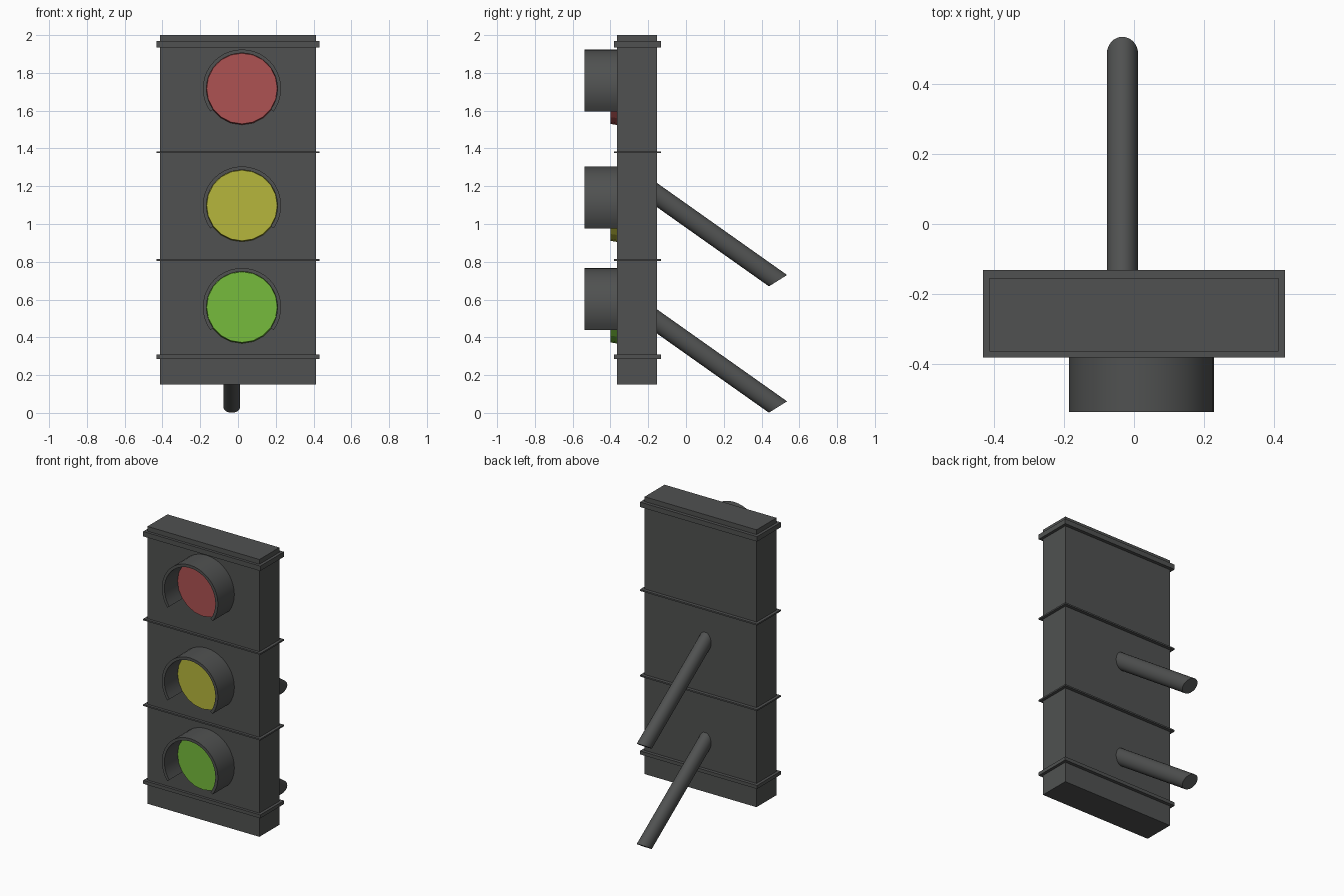
import bpy, bmesh, math
from mathutils import Vector

if "Cube" in bpy.data.objects:
    bpy.data.objects.remove(bpy.data.objects["Cube"])


def material(name, rgb):
    m = bpy.data.materials.new(name)
    m.diffuse_color = (*rgb, 1)
    m.use_nodes = True
    m.node_tree.nodes["Principled BSDF"].inputs["Base Color"].default_value = m.diffuse_color
    return m


DARK = material("dark_grey", (0.08, 0.083, 0.082))
RED = material("red_glass", (0.42, 0.085, 0.085))
YELLOW = material("yellow_glass", (0.47, 0.47, 0.045))
GREEN = material("green_glass", (0.18, 0.5, 0.045))


def finish(name, bm, mat, smooth=False):
    bmesh.ops.recalc_face_normals(bm, faces=bm.faces)
    me = bpy.data.meshes.new(name)
    bm.to_mesh(me)
    bm.free()
    ob = bpy.data.objects.new(name, me)
    bpy.context.collection.objects.link(ob)
    me.materials.append(mat)
    if smooth:
        bpy.ops.object.select_all(action='DESELECT')
        ob.select_set(True)
        bpy.context.view_layer.objects.active = ob
        bpy.ops.object.shade_smooth_by_angle(angle=math.radians(35))
    return ob


def box(name, lo, hi):
    bm = bmesh.new()
    bmesh.ops.create_cube(bm, size=1)
    for v in bm.verts:
        v.co = [l + (c + 0.5) * (h - l) for c, l, h in zip(v.co, lo, hi)]
    return finish(name, bm, DARK)


def loft(name, rings, mat, closed=False, smooth=False):
    """Skin between rings; closed joins last ring to first, caps fill both ends."""
    bm = bmesh.new()
    vs = [[bm.verts.new(p) for p in r] for r in rings]
    n = len(vs[0])
    for a, b in zip(vs, vs[1:]):
        for i in range(n):
            j = (i + 1) % n
            bm.faces.new((a[i], a[j], b[j], b[i]))
    bm.faces.new(vs[0])
    bm.faces.new(vs[-1])
    return finish(name, bm, mat, smooth=smooth)


def circle(r, y, cx, cz, n):
    return [(cx + r * math.cos(2 * math.pi * i / n), y,
             cz + r * math.sin(2 * math.pi * i / n)) for i in range(n)]


# Housing and the trim bands around it
box("housing", (-0.413, -0.364, 0.15), (0.413, -0.154, 2.0))
for i, (z0, z1) in enumerate([(0.285, 0.308), (0.804, 0.814), (1.375, 1.385), (1.935, 1.968)]):
    box(f"trim_band_{i + 1}", (-0.432, -0.382, z0), (0.432, -0.132, z1))

# Lenses with open-bottomed visors
CX = 0.021
for label, z, mat in (("red", 1.717, RED), ("yellow", 1.098, YELLOW), ("green", 0.56, GREEN)):
    loft(f"{label}_lens", [circle(0.192, -0.34, CX, z, 20), circle(0.192, -0.37, CX, z, 20),
                           circle(0.187, -0.40, CX, z, 20)], mat)
    rings = []
    for k in range(29):
        a = math.radians(-36 + 252 * k / 28)
        rings.append([(CX + r * math.cos(a), y, z + r * math.sin(a))
                      for r, y in ((0.188, -0.35), (0.207, -0.35), (0.207, -0.537), (0.188, -0.537))])
    loft(f"{label}_visor", rings, DARK, smooth=True)

# Sloping mounting rods at the back, with slanted ends
for label, dz in (("lower", 0), ("upper", 0.669)):
    rings = []
    for y, z in ((-0.2, 0.517), (0.487, 0.031)):
        rings.append([Vector((-0.033 + 0.0445 * math.cos(t), y + 0.048 * math.sin(t),
                              z + dz + 0.03 * math.sin(t)))
                      for t in (2 * math.pi * i / 32 for i in range(32))])
    loft(f"{label}_mounting_rod", rings, DARK, smooth=True)
